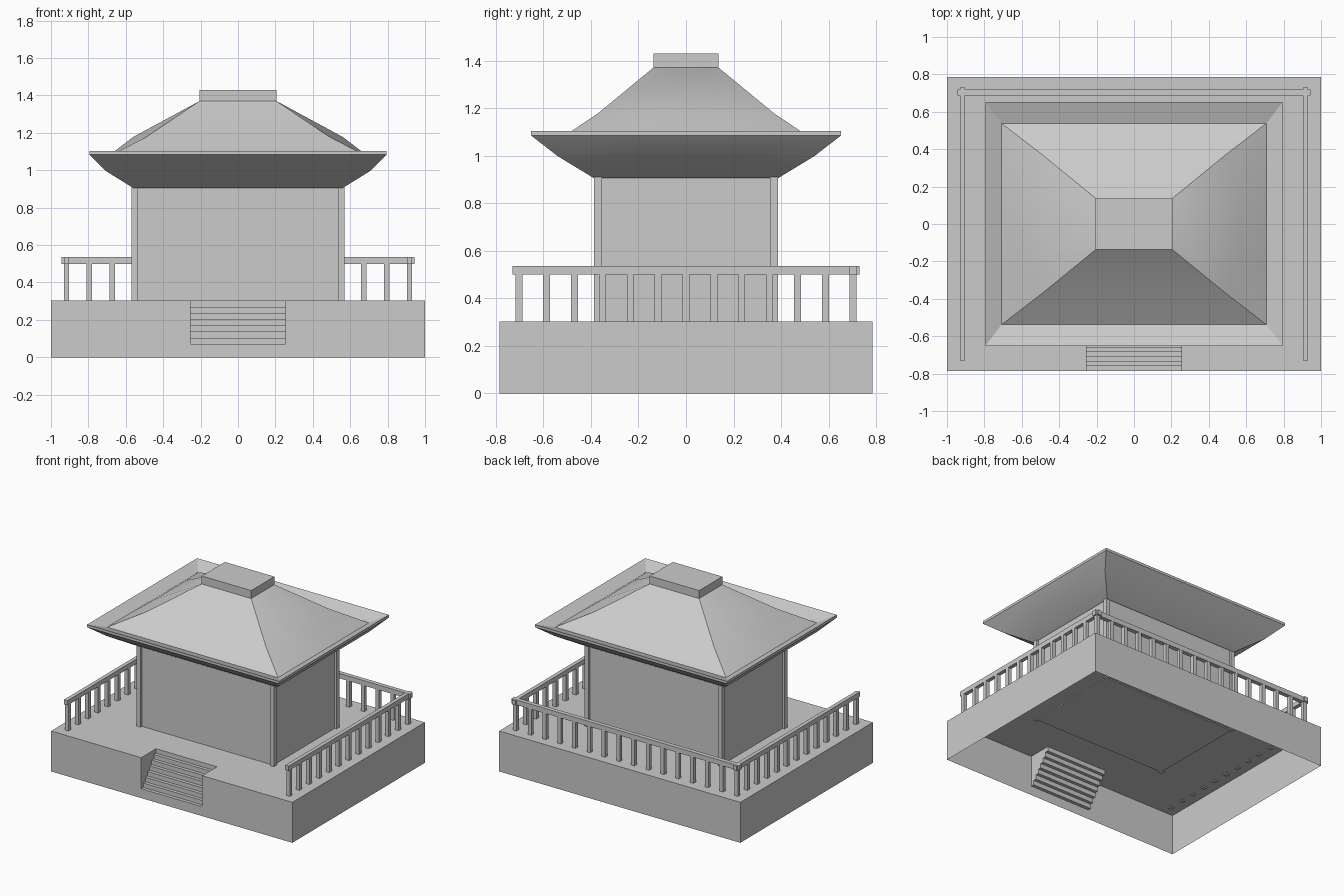
import bpy, bmesh

if "Cube" in bpy.data.objects:
    bpy.data.objects.remove(bpy.data.objects["Cube"])


def make(name, verts, faces):
    me = bpy.data.meshes.new(name)
    me.from_pydata(verts, [], faces)
    bm = bmesh.new()
    bm.from_mesh(me)
    bmesh.ops.recalc_face_normals(bm, faces=bm.faces)
    bm.to_mesh(me)
    bm.free()
    ob = bpy.data.objects.new(name, me)
    bpy.context.collection.objects.link(ob)
    return ob


def box(name, x0, x1, y0, y1, z0, z1):
    v = [(x, y, z) for x in (x0, x1) for y in (y0, y1) for z in (z0, z1)]
    f = [(0, 1, 3, 2), (4, 6, 7, 5), (0, 4, 5, 1), (2, 3, 7, 6), (0, 2, 6, 4), (1, 5, 7, 3)]
    return make(name, v, f)


# Base platform: open underneath, with a stair notch in the front wall
X, Y, TOP = 1.0, 0.785, 0.303
STEPS, RUN, LOW, W = 8, 0.025, 0.037, 0.253
rise = (TOP - LOW) / STEPS
profile = [(-Y, LOW)]
for i in range(STEPS):
    y = -Y + i * RUN
    profile += [(y, LOW + (i + 1) * rise), (y + RUN, LOW + (i + 1) * rise)]
profile.pop()
n = len(profile)
verts = [(-W, y, z) for y, z in profile] + [(W, y, z) for y, z in profile]
faces = [(i, i + 1, n + i + 1, n + i) for i in range(n - 1)]
k = len(verts)
verts += [(-X, -Y, 0), (X, -Y, 0), (X, Y, 0), (-X, Y, 0),
          (-X, -Y, TOP), (X, -Y, TOP), (X, Y, TOP), (-X, Y, TOP),
          (-W, -Y, TOP), (W, -Y, TOP)]
faces += [(k + 1, k + 2, k + 6, k + 5), (k + 2, k + 3, k + 7, k + 6), (k + 3, k, k + 4, k + 7),
          (k, k + 1, k + 5, k + 9, n, 0, k + 8, k + 4),
          (k + 4, k + 8, n - 1, 2 * n - 1, k + 9, k + 5, k + 6, k + 7),
          tuple(range(n)) + (k + 8,), tuple(range(n, 2 * n)) + (k + 9,)]
make("base_with_stairs", verts, faces)

# House body and corner pillars
box("house_walls", -0.553, 0.553, -0.37, 0.37, 0.295, 0.925)
for sx in (-1, 1):
    for sy in (-1, 1):
        cx, cy, h = 0.553 * sx, 0.37 * sy, 0.0165
        box("corner_pillar", cx - h, cx + h, cy - h, cy + h, 0.295, 0.925)


# Roof: rings of eight points (half x, half y, z, side point x, side point y)
rings = [(0.56, 0.387, 0.905, 0.56, 0.19),
         (0.71, 0.54, 0.998, 0.71, 0.19),
         (0.795, 0.652, 1.085, 0.795, 0.19),
         (0.795, 0.652, 1.104, 0.795, 0.19),
         (0.708, 0.538, 1.065, 0.708, 0.19),
         (0.49, 0.37, 1.178, 0.56, 0.19),
         (0.205, 0.137, 1.37, 0.205, 0.06)]
verts, faces = [], []
for x, y, z, mx, my in rings:
    verts += [(x, -y, z), (mx, -my, z), (mx, my, z), (x, y, z),
              (-x, y, z), (-mx, my, z), (-mx, -my, z), (-x, -y, z)]
for r in range(len(rings) - 1):
    for i in range(8):
        j = (i + 1) % 8
        faces.append((8 * r + i, 8 * r + j, 8 * r + 8 + j, 8 * r + 8 + i))
faces.append(tuple(range(8 * len(rings) - 8, 8 * len(rings))))
roof = make("roof", verts, faces)
bpy.context.view_layer.objects.active = roof
roof.select_set(True)
bpy.ops.object.shade_smooth_by_angle(angle=0.5)
box("roof_cap", -0.205, 0.205, -0.137, 0.137, 1.365, 1.43)

# Railings: posts and top rails on both sides and the back
RX, RY, H = 0.917, 0.703, 0.0145


def post(x, y):
    box("railing_post", x - H, x + H, y - H, y + H, 0.295, 0.505)


for s in (-1, 1):
    for i in range(13):
        post(s * RX, -RY + i * 2 * RY / 12)
    box("side_rail", s * RX - H, s * RX + H, -0.73, 0.73, 0.5, 0.535)
for i in range(1, 15):
    post(-RX + i * 2 * RX / 15, RY)
box("back_rail", -0.943, 0.943, RY - 0.016, RY + 0.016, 0.499, 0.536)
